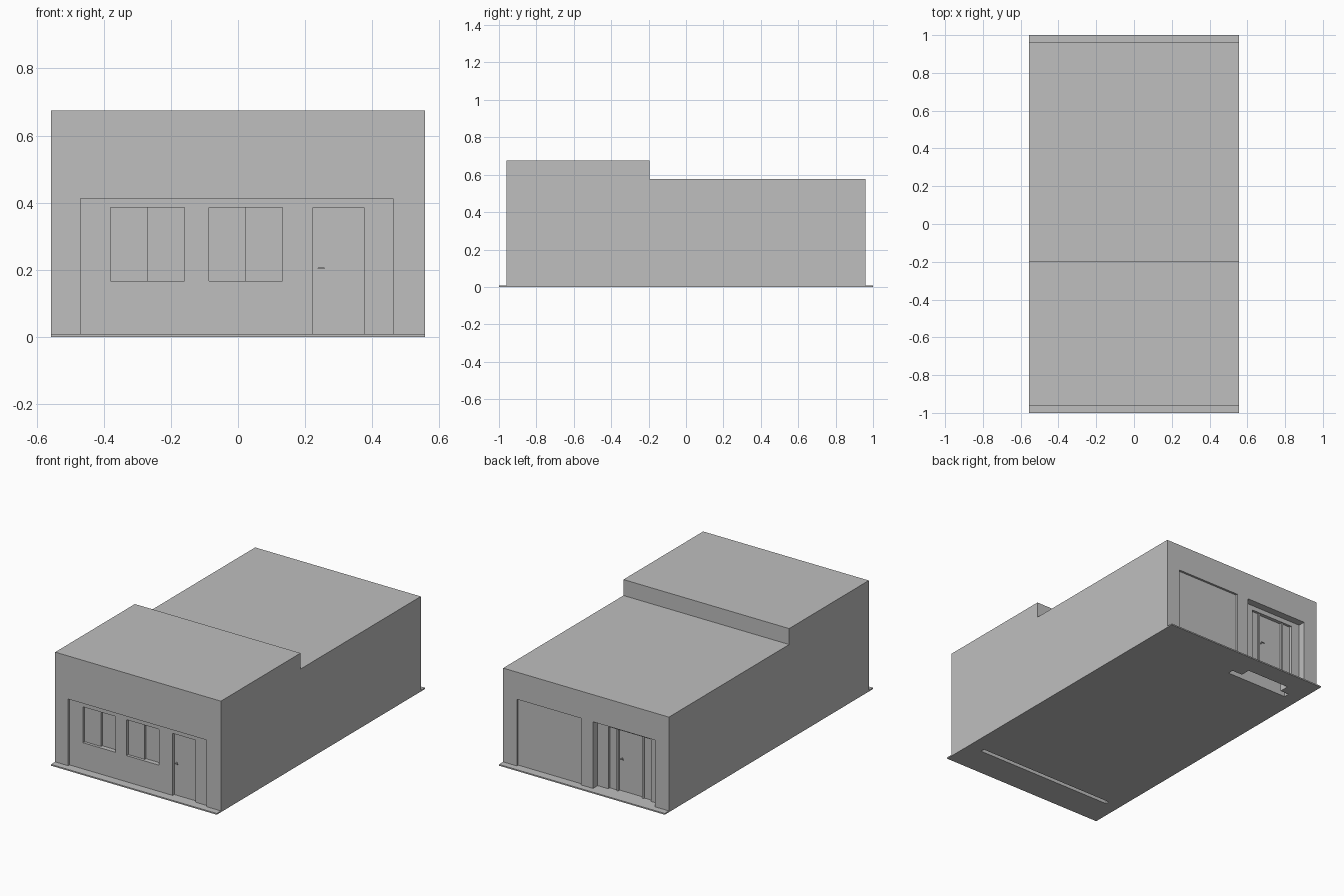
import bpy
import bmesh
import math

cube = bpy.data.objects.get("Cube")
if cube:
    bpy.data.objects.remove(cube, do_unlink=True)

# One plain grey for the whole building
grey = bpy.data.materials.new("plain grey")
grey.use_nodes = True
COLOUR = (0.52, 0.52, 0.52, 1)
grey.diffuse_color = COLOUR
grey.node_tree.nodes["Principled BSDF"].inputs["Base Color"].default_value = COLOUR

HALF_W = 0.557
SLAB = 0.008
FACE = 0.96          # outer wall distance from centre
OPEN_TOP = 0.413     # top of the large openings
DOOR_TOP = 0.385     # top of doors and windows


def finish(name, bm):
    bmesh.ops.recalc_face_normals(bm, faces=bm.faces)
    mesh = bpy.data.meshes.new(name)
    bm.to_mesh(mesh)
    bm.free()
    mesh.materials.append(grey)
    obj = bpy.data.objects.new(name, mesh)
    bpy.context.collection.objects.link(obj)
    return obj


def box(name, xs, ys, zs):
    bm = bmesh.new()
    bmesh.ops.create_cube(bm, size=1)
    for v in bm.verts:
        for i, (lo, hi) in enumerate((xs, ys, zs)):
            v.co[i] = hi if v.co[i] > 0 else lo
    return finish(name, bm)


def cut(target, xs, ys, zs):
    cutter = box("cutter", xs, ys, zs)
    cutter.hide_render = True
    mod = target.modifiers.new("cut", 'BOOLEAN')
    mod.operation = 'DIFFERENCE'
    mod.solver = 'EXACT'
    mod.object = cutter
    bpy.context.view_layer.objects.active = target
    bpy.ops.object.modifier_apply(modifier=mod.name)
    bpy.data.objects.remove(cutter, do_unlink=True)


def lever(name, x, y, z, side):
    # Round rose, short neck and a lever pointing along +x or -x
    out = 1 if y > 0 else -1
    bm = bmesh.new()
    for radius, depth in ((0.006, 0.004), (0.0025, 0.016)):
        made = bmesh.ops.create_cone(bm, cap_ends=True, segments=12, radius1=radius,
                                     radius2=radius, depth=depth)["verts"]
        for v in made:
            v.co = (x + v.co.x, y + out * (v.co.z + depth / 2), z + v.co.y)
    bar = bmesh.ops.create_cube(bm, size=1)["verts"]
    for v in bar:
        v.co = (x + side * (v.co.x * 0.02 + 0.008), y + out * 0.014 + v.co.y * 0.004,
                z + v.co.z * 0.004)
    return finish(name, bm)


# Stepped main block
bm = bmesh.new()
profile = [(-FACE, 0), (FACE, 0), (FACE, 0.578), (-0.195, 0.578), (-0.195, 0.675), (-FACE, 0.675)]
side_face = bm.faces.new([bm.verts.new((-HALF_W, y, z)) for y, z in profile])
swept = bmesh.ops.extrude_face_region(bm, geom=[side_face])["geom"]
bmesh.ops.translate(bm, vec=(2 * HALF_W, 0, 0),
                    verts=[g for g in swept if isinstance(g, bmesh.types.BMVert)])
building = finish("building_shell", bm)

FRONT_X = (-0.47, 0.462)
ENTRY_X = (-0.465, -0.047)
cut(building, FRONT_X, (-1.1, -0.785), (-0.1, OPEN_TOP))
cut(building, ENTRY_X, (0.785, 1.1), (-0.1, OPEN_TOP))
cut(building, (0.034, 0.465), (0.947, 1.1), (SLAB, OPEN_TOP))

# Ground strips along both ends
box("front_step", (-HALF_W, HALF_W), (-1, -0.94), (0, SLAB))
box("back_step", (-HALF_W, HALF_W), (0.95, 1), (0, SLAB))
box("entry_floor", ENTRY_X, (0.89, 0.95), (0, SLAB))

# Front infill wall with two sliding windows and a door
front_wall = box("front_wall", FRONT_X, (-0.947, -0.81), (0, OPEN_TOP))
for label, x0, xm, x1 in (("right", -0.38, -0.27, -0.16), ("left", -0.086, 0.024, 0.132)):
    cut(front_wall, (x0, x1), (-1, -0.918), (0.167, DOOR_TOP))
    box(label + "_window_sliding_pane", (x0, xm), (-0.93, -0.917), (0.167, DOOR_TOP))
cut(front_wall, (0.224, 0.376), (-1, -0.932), (SLAB, DOOR_TOP))
lever("front_door_handle", 0.24, -0.932, 0.205, 1)

# Back entry: side walls, header, posts, sidelights and door
for label, xs in (("left", (-0.118, ENTRY_X[1])), ("right", (ENTRY_X[0], -0.407))):
    box("entry_wall_" + label, xs, (0.82, 0.915), (0, OPEN_TOP))
box("entry_header", (-0.407, -0.118), (0.88, 0.915), (DOOR_TOP, OPEN_TOP))
for label, x in (("left", -0.173), ("right", -0.346)):
    box("entry_post_" + label, (x - 0.006, x + 0.006), (0.88, 0.908), (0, DOOR_TOP))
for label, xs in (("left", (-0.167, -0.118)), ("right", (-0.407, -0.352))):
    box("sidelight_" + label, xs, (0.88, 0.9), (0, DOOR_TOP))
box("back_door", (-0.34, -0.179), (0.88, 0.893), (0, DOOR_TOP))
lever("back_door_handle", -0.195, 0.893, 0.205, -1)
